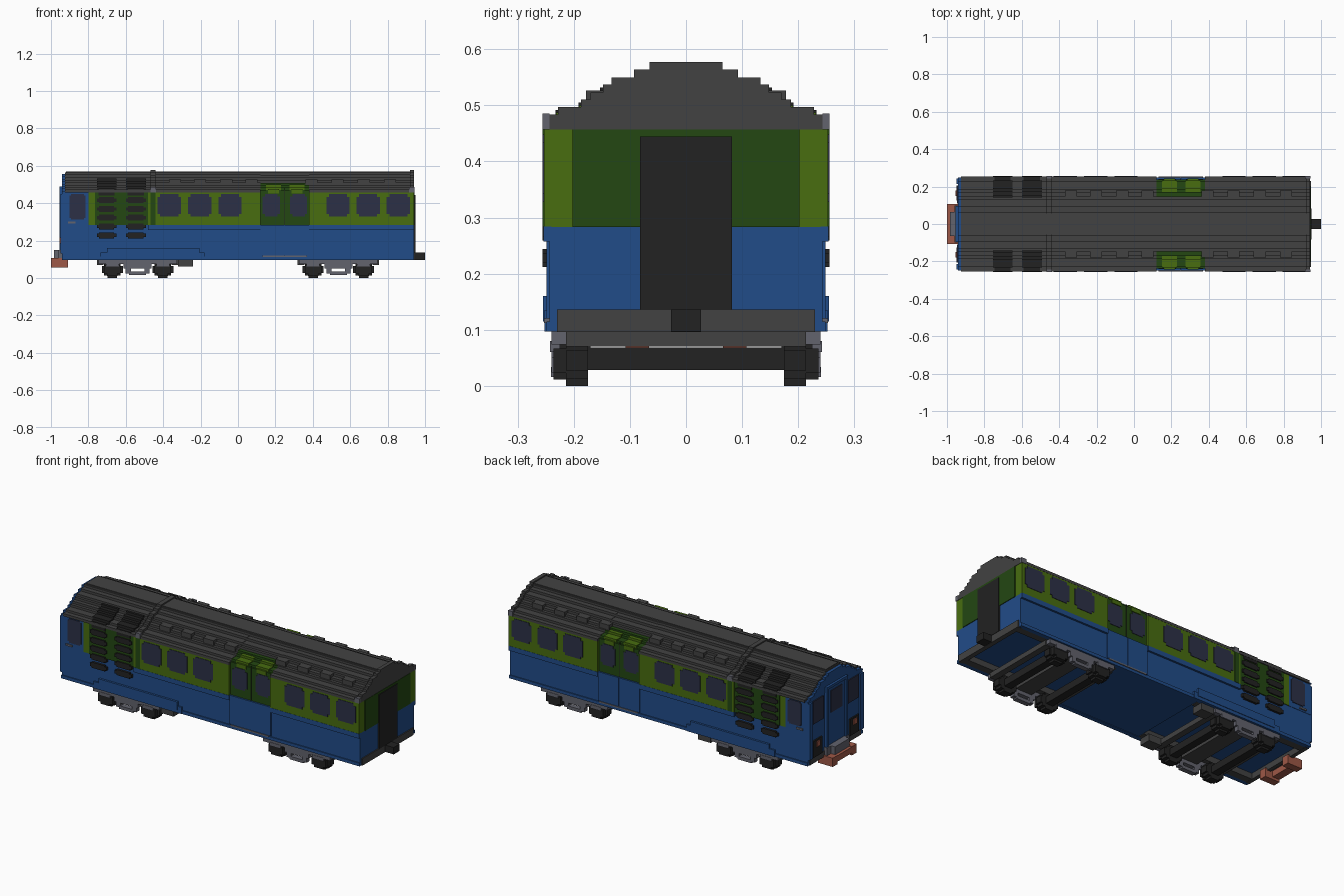
import bpy, bmesh

cube = bpy.data.objects.get("Cube")
if cube:
    bpy.data.objects.remove(cube, do_unlink=True)


def material(name, hex_code):
    rgb = [int(hex_code[i:i + 2], 16) / 255 for i in (0, 2, 4)]
    lin = [c / 12.92 if c <= 0.04045 else ((c + 0.055) / 1.055) ** 2.4 for c in rgb]
    m = bpy.data.materials.new(name)
    m.use_nodes = True
    m.diffuse_color = (*lin, 1)
    m.node_tree.nodes["Principled BSDF"].inputs["Base Color"].default_value = (*lin, 1)
    return m


BLUE = material("body blue", "214C89")
GREEN = material("light green", "486D10")
DARK_GREEN = material("dark green", "234712")
ROOF = material("roof grey", "424242")
BLACK = material("black", "222222")
STEEL = material("steel grey", "62636D")
GLASS = material("window slate", "2C3046")
COPPER = material("copper red", "9E5847")


def finish(name, bm, mats):
    bmesh.ops.recalc_face_normals(bm, faces=bm.faces)
    me = bpy.data.meshes.new(name)
    bm.to_mesh(me)
    bm.free()
    for m in mats:
        me.materials.append(m)
    ob = bpy.data.objects.new(name, me)
    bpy.context.collection.objects.link(ob)
    return ob


def part(name, mat, boxes, mirror=False):
    """Boxes given as x0, x1, y0, y1, z0, z1; mirror repeats them on the other side."""
    bm = bmesh.new()
    if mirror:
        boxes = list(boxes) + [(a, b, -d, -c, e, f) for a, b, c, d, e, f in boxes]
    for x0, x1, y0, y1, z0, z1 in boxes:
        for v in bmesh.ops.create_cube(bm, size=1)["verts"]:
            v.co = ((x0 + x1) / 2 + v.co.x * (x1 - x0),
                    (y0 + y1) / 2 + v.co.y * (y1 - y0),
                    (z0 + z1) / 2 + v.co.z * (z1 - z0))
    return finish(name, bm, [mat])


# Stepped roof arch: half width and top height of every step
STEPS = [(0.065, 0.577), (0.093, 0.564), (0.133, 0.550), (0.148, 0.537),
         (0.170, 0.523), (0.187, 0.510), (0.228, 0.497), (0.254, 0.484)]
BASE = 0.457


def arch(name, x0, x1, mats, drop=0.012, limit=0.254, edge=None):
    """Extrude the stepped arch; faces outside |y| = edge take the second material."""
    half, steps = [], [(min(w, limit), z - drop) for w, z in STEPS]
    for i, (w, z) in enumerate(steps):
        below = steps[i + 1][1] if i + 1 < len(steps) else BASE
        half += [(w, z), (w, below)]
    if half[-3] == half[-2]:
        half[-3:-1] = []
    loop = half + [(-y, z) for y, z in reversed(half)]
    bm = bmesh.new()
    face = bm.faces.new([bm.verts.new((x0, y, z)) for y, z in loop])
    ext = bmesh.ops.extrude_face_region(bm, geom=[face])["geom"]
    for v in ext:
        if isinstance(v, bmesh.types.BMVert):
            v.co.x = x1
    if edge:
        for f in bm.faces:
            f.material_index = int(abs(f.calc_center_median().y) > edge)
    return finish(name, bm, mats)


# Lower body with side skirts and floor
part("lower_body", BLUE, [(-0.94, 0.94, -0.243, 0.243, 0.13, 0.283),
                          (-0.22, 0.30, -0.235, 0.235, 0.10, 0.131)])
part("side_skirts", BLUE, [(-0.94, 0.94, 0.225, 0.243, 0.097, 0.131),
                           (-0.94, -0.72, 0.24, 0.249, 0.097, 0.115),
                           (-0.20, 0.94, 0.24, 0.249, 0.097, 0.115),
                           (-0.735, -0.18, 0.24, 0.252, 0.097, 0.135),
                           (-0.70, -0.205, 0.24, 0.255, 0.115, 0.16)], True)
part("waist_rail", BLUE, [(-0.48, 0.12, 0.24, 0.254, 0.257, 0.284),
                          (0.38, 0.94, 0.24, 0.254, 0.257, 0.284)], True)
part("door_lower_panels", BLUE, [(0.12, 0.249, 0.24, 0.249, 0.12, 0.284),
                                 (0.251, 0.38, 0.24, 0.249, 0.12, 0.284)], True)
part("door_sills", STEEL, [(0.13, 0.37, 0.24, 0.253, 0.112, 0.12)], True)

# Upper body
part("upper_sides", GREEN, [(-0.80, -0.755, -0.247, 0.247, 0.283, BASE),
                            (-0.755, -0.48, -0.243, 0.243, 0.283, BASE),
                            (-0.48, 0.12, -0.253, 0.253, 0.283, BASE),
                            (0.38, 0.94, -0.253, 0.253, 0.283, BASE)])
part("door_core", DARK_GREEN, [(0.12, 0.38, -0.238, 0.238, 0.283, BASE)])
part("louver_panels", DARK_GREEN, [(-0.765, -0.48, 0.24, 0.249, 0.283, BASE)], True)
part("collar_pillars", DARK_GREEN, [(-0.468, -0.44, 0.25, 0.2555, 0.284, BASE)], True)
part("cab_body", BLUE, [(-0.94, -0.80, -0.245, 0.245, 0.283, BASE)])

# Roof, with doors reaching up into it
arch("cab_roof", -0.925, -0.467, [ROOF])
arch("roof_collar", -0.467, -0.44, [ROOF], 0)
arch("middle_roof", -0.44, 0.12, [ROOF])
arch("door_roof", 0.12, 0.38, [ROOF, DARK_GREEN], 0.014, 0.238, 0.155)
arch("rear_roof", 0.38, 0.92, [ROOF])
arch("end_roof_collar", 0.92, 0.942, [ROOF], 0)
arch("cab_gable", -0.942, -0.925, [BLUE], 0.02, 0.249)
part("gutter_ends", STEEL, [(x, x + 0.03, 0.243, 0.2555, BASE, 0.485)
                            for x in (-0.468, 0.913)], True)
part("roof_blocks", ROOF, [(x, x + 0.065, 0.145, 0.178, 0.49, 0.526)
                           for x in (-0.37, -0.235, -0.095, 0.04, 0.36, 0.5, 0.64, 0.78)], True)
part("roof_ridge", ROOF, [(-0.92, 0.92, -0.055, 0.055, 0.56, 0.570)])

# Vents on the roof shoulder and slats down the side
VENTS = ((-0.755, -0.65), (-0.60, -0.492))
part("roof_vents", BLACK, [(a, b, 0.14, w + 0.005, BASE - 0.01, z - 0.005)
                           for a, b in VENTS for w, z in STEPS[3:7]]
     + [(a + 0.01, b - 0.01, 0.14, 0.253, 0.44, 0.477) for a, b in VENTS], True)
part("side_slats", BLACK, [(a + d, b - d, 0.24, 0.2555, z - h, z + h)
                           for a, b in VENTS for i in range(5)
                           for z in [0.228 + 0.047 * i]
                           for d, h in ((0, 0.009), (0.012, 0.016))], True)


# Windows with notched corners
def notched(x0, x1, y0, y1, z0, z1, c=0.013):
    return [(x0 + c, x1 - c, y0, y1, z0, z1), (x0, x1, y0, y1, z0 + c, z1 - c)]


wins = []
for a, b in ((-0.43, -0.305), (-0.267, -0.142), (-0.105, 0.02),
             (0.472, 0.597), (0.634, 0.758), (0.795, 0.92)):
    wins += notched(a, b, 0.25, 0.2555, 0.328, 0.448, 0.014)
part("side_windows", GLASS, wins, True)
part("door_windows", GLASS, notched(0.132, 0.225, 0.235, 0.2405, 0.328, 0.448)
     + notched(0.278, 0.37, 0.235, 0.2405, 0.328, 0.448), True)
part("door_top_lights", GREEN, [(x, x + 0.08, 0.17, w + 0.004, 0.45, z - 0.010)
                                for x in (0.15, 0.275) for w, z in ((0.187, 0.510), (0.228, 0.497))]
     + [(x + 0.01, x + 0.07, 0.2, 0.242, 0.452, 0.475) for x in (0.15, 0.275)], True)
part("door_seam", BLACK, [(0.249, 0.251, 0.235, 0.240, 0.284, 0.48)], True)
part("cab_side_windows", GLASS, notched(-0.90, -0.815, 0.24, 0.2485, 0.312, 0.45, 0.008), True)
part("cab_door_handles", STEEL, [(-0.91, -0.87, 0.24, 0.252, 0.292, 0.302)], True)

# Cab front
part("cab_front_windows", GLASS, [(-0.946, -0.94, 0.11, 0.205, 0.32, 0.45)], True)
part("cab_front_posts", BLUE, [(-0.955, -0.94, 0.075, 0.095, 0.13, 0.49),
                               (-0.950, -0.94, 0.215, 0.243, 0.13, 0.45)], True)
part("cab_front_door", BLUE, [(-0.946, -0.94, -0.075, 0.075, 0.135, 0.48),
                              (-0.955, -0.94, -0.095, 0.095, 0.475, 0.49)])
part("cab_front_door_window", GLASS, [(-0.95, -0.945, -0.05, 0.05, 0.33, 0.455)])
part("lamp_panels", BLACK, [(-0.948, -0.94, 0.125, 0.205, 0.13, 0.225)], True)
part("lamps", COPPER, [(-0.954, -0.945, 0.15, 0.18, 0.185, 0.215)], True)
part("front_step", STEEL, [(-0.96, -0.935, -0.10, 0.10, 0.105, 0.15),
                           (-0.985, -0.955, -0.065, 0.065, 0.105, 0.15)])
part("buffer_bar", COPPER, [(-1.0, -0.955, -0.107, 0.107, 0.07, 0.104)])
part("buffer_arms", COPPER, [(-1.0, -0.908, 0.066, 0.108, 0.056, 0.106)], True)

# Rear end
part("rear_panel", DARK_GREEN, [(0.935, 0.944, -0.202, 0.202, 0.283, BASE)])
part("rear_door", BLACK, [(0.935, 0.948, -0.082, 0.082, 0.135, 0.444)])
part("headstocks", ROOF, [(0.92, 0.946, -0.23, 0.23, 0.096, 0.136),
                          (-0.942, -0.92, -0.23, 0.23, 0.096, 0.131)])
part("coupler", BLACK, [(0.93, 1.0, -0.027, 0.027, 0.097, 0.136)])
part("underframe_rails", ROOF, [(-0.94, -0.22, 0.185, 0.226, 0.097, 0.131),
                                (0.30, 0.94, 0.185, 0.226, 0.097, 0.131)], True)

# Bogies: stepped wheels, axles, side frames and cross beams
ROWS = [(0.026, 0.045), (0.045, 0.033), (0.056, 0.018)]
for name, cx in (("front", -0.537), ("rear", 0.537)):
    axles = (cx - 0.135, cx + 0.135)
    part(name + "_wheels", BLACK, [(x - w, x + w, 0.175, 0.214, 0.045 - h, 0.045 + h)
                                   for x in axles for w, h in ROWS], True)
    part(name + "_axles", BLACK, [(x - 0.022, x + 0.022, -0.176, 0.176, 0.028, 0.068)
                                  for x in axles])
    part(name + "_axle_boxes", BLACK, [(x - w, x + w, 0.21, 0.236, 0.045 - h, 0.045 + h)
                                       for x in axles for w, h in ((0.045, 0.022), (0.028, 0.034))], True)
    part(name + "_bogie_frame", STEEL,
         [(cx - 0.21, cx + 0.21, 0.213, 0.24, 0.074, 0.098),
          (cx - 0.075, cx + 0.075, 0.213, 0.24, 0.05, 0.075),
          (cx - 0.045, cx + 0.045, 0.213, 0.241, 0.016, 0.034)]
         + [(cx + s - 0.014, cx + s + 0.014, 0.213, 0.24, 0.024, 0.075) for s in (-0.05, 0.05)]
         + [(x - 0.035, x + 0.035, 0.225, 0.242, 0.06, 0.08) for x in axles], True)
    part(name + "_bolsters", ROOF, [(cx - 0.05, cx + 0.05, -0.214, 0.214, 0.07, 0.132)]
         + [(cx + s - 0.018, cx + s + 0.018, -0.214, 0.214, 0.07, 0.098) for s in (-0.2, 0.2)])
part("equipment_boxes", ROOF, [(-0.32, -0.24, 0.17, 0.236, 0.06, 0.1)], True)
